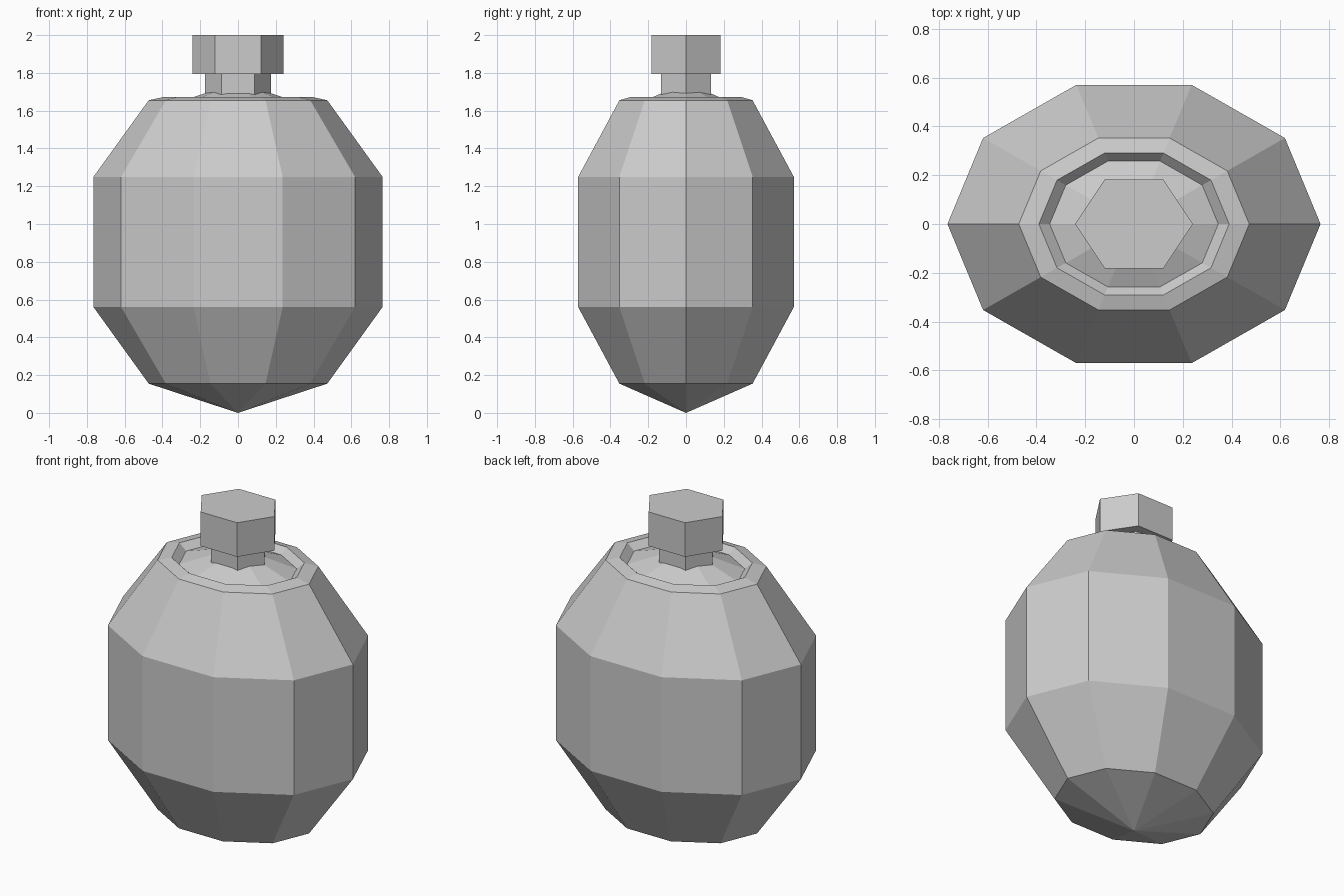
import bpy, bmesh
from math import cos, sin, tau

if "Cube" in bpy.data.objects:
    bpy.data.objects.remove(bpy.data.objects["Cube"])


def lathe(name, profile, sides, rx, ry):
    """Flat-faced elliptical lathe; profile is (scale, z), scale 0 makes a point."""
    bm = bmesh.new()
    rings = []
    for s, z in profile:
        n = sides if s else 1
        rings.append([bm.verts.new((s * rx * cos(tau * i / sides),
                                    s * ry * sin(tau * i / sides), z)) for i in range(n)])
    for a, b in zip(rings, rings[1:]):
        for i in range(sides):
            j = (i + 1) % sides
            quad = [a[i % len(a)], a[j % len(a)], b[j % len(b)], b[i % len(b)]]
            bm.faces.new(list(dict.fromkeys(quad)))
    # close flat ends
    for ring in (rings[0], rings[-1]):
        if len(ring) > 1:
            bm.faces.new(ring)
    bmesh.ops.recalc_face_normals(bm, faces=bm.faces)
    mesh = bpy.data.meshes.new(name)
    bm.to_mesh(mesh)
    bm.free()
    obj = bpy.data.objects.new(name, mesh)
    bpy.context.collection.objects.link(obj)
    return obj


# Faceted flask body with a raised rim and a shallow sunken cone on top
lathe("flask_body",
      [(0, 0), (0.618, 0.155), (1, 0.56), (1, 1.25), (0.618, 1.655),
       (0.51, 1.673), (0.452, 1.635), (0, 1.75)],
      10, 0.765, 0.6)

# Hexagonal neck and stopper
lathe("neck", [(1, 1.64), (1, 1.80)], 6, 0.175, 0.152)
lathe("stopper", [(1, 1.795), (1, 2.0)], 6, 0.242, 0.21)
